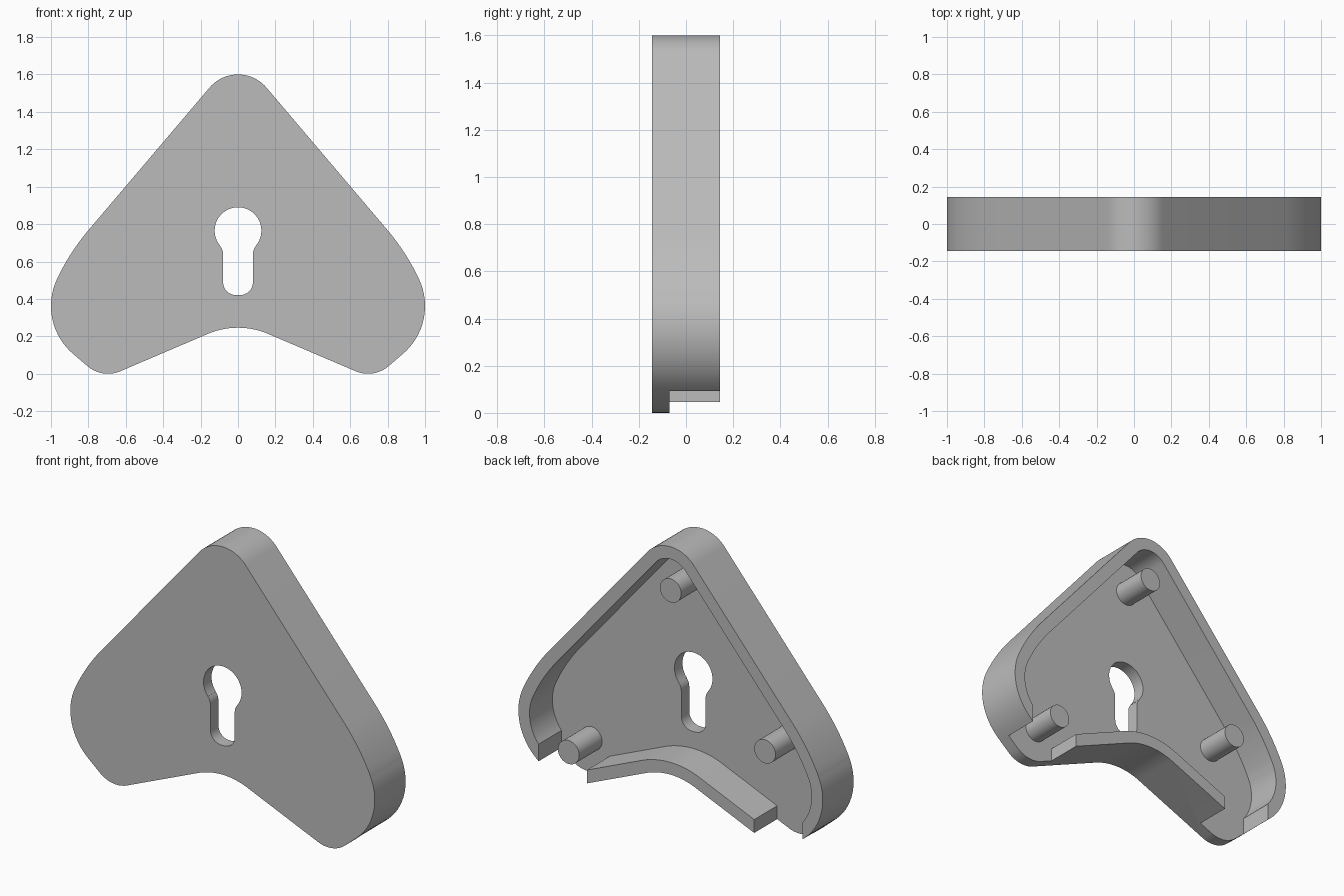
import bpy, bmesh
from math import sin, cos, radians, hypot

cube = bpy.data.objects.get("Cube")
if cube:
    bpy.data.objects.remove(cube, do_unlink=True)

FRONT, FLOOR, BACK = -0.145, -0.07, 0.145
WALL = 0.073

grey = bpy.data.materials.new("mid_grey")
grey.use_nodes = True
grey.diffuse_color = (0.5, 0.5, 0.5, 1)
grey.node_tree.nodes["Principled BSDF"].inputs["Base Color"].default_value = (0.5, 0.5, 0.5, 1)


def arc(cx, cz, r, a0, a1, n):
    angles = [radians(a0 + (a1 - a0) * i / n) for i in range(n + 1)]
    return [(cx + r * cos(a), cz + r * sin(a)) for a in angles]


def mirrored(half):
    """Close a right-hand half profile, dropping doubled points."""
    points = []
    for p in half + [(-x, z) for x, z in reversed(half)]:
        if not points or hypot(p[0] - points[-1][0], p[1] - points[-1][1]) > 1e-4:
            points.append(p)
    if hypot(points[0][0] - points[-1][0], points[0][1] - points[-1][1]) < 1e-4:
        points.pop()
    return points


def outline(inset):
    """Rounded boomerang-triangle, shrunk inward by inset."""
    half = arc(0, 1.4, 0.2 - inset, 90, 40, 10)
    half += arc(-0.092, 0.01, 1.17 - inset, 40, 25, 8)
    half += arc(0.664, 0.362, 0.336 - inset, 25, -50, 16)
    half += arc(0.695, 0.17, 0.17 - inset, -50, -112.4, 10)
    half += arc(0, -0.164, 0.41 + inset, 67.6, 90, 8)
    return mirrored(half)


def prism(name, points, y0, y1):
    """Extrude an x-z polygon along y."""
    bm = bmesh.new()
    face = bm.faces.new([bm.verts.new((x, y0, z)) for x, z in points])
    ext = bmesh.ops.extrude_face_region(bm, geom=[face])["geom"]
    moved = [v for v in ext if isinstance(v, bmesh.types.BMVert)]
    bmesh.ops.translate(bm, verts=moved, vec=(0, y1 - y0, 0))
    bmesh.ops.recalc_face_normals(bm, faces=bm.faces)
    mesh = bpy.data.meshes.new(name)
    bm.to_mesh(mesh)
    bm.free()
    mesh.materials.append(grey)
    obj = bpy.data.objects.new(name, mesh)
    bpy.context.collection.objects.link(obj)
    return obj


def activate(obj):
    bpy.ops.object.select_all(action="DESELECT")
    obj.select_set(True)
    bpy.context.view_layer.objects.active = obj


def cut(obj, cutter):
    activate(obj)
    mod = obj.modifiers.new("cut", "BOOLEAN")
    mod.operation, mod.solver, mod.object = "DIFFERENCE", "EXACT", cutter
    bpy.ops.object.modifier_apply(modifier=mod.name)
    bpy.data.objects.remove(cutter, do_unlink=True)


def smooth(obj):
    activate(obj)
    bpy.ops.object.shade_smooth_by_angle(angle=radians(30))


# Shell: front plate with a raised rim around the open back
cover = prism("cover_shell", outline(0), FRONT, BACK)
cut(cover, prism("cavity_cutter", outline(WALL), FLOOR, BACK + 0.1))

# Keyhole: round head, filleted neck and rounded slot
key_half = arc(0, 0.765, 0.125, 90, -40, 16)
key_half += arc(0.15, 0.639, 0.07, 140, 180, 5)
key_half += arc(0.01, 0.49, 0.07, 0, -90, 8)
cut(cover, prism("keyhole_cutter", mirrored(key_half), FRONT - 0.1, BACK + 0.1))

# Rim gaps at both lower corners
for side in (-1, 1):
    x0, x1 = side * 0.55, side * 0.867
    gap = [(x0, -0.1), (x1, -0.1), (x1, 0.25), (x0, 0.25)]
    cut(cover, prism("gap_cutter", gap, FLOOR, BACK + 0.1))
smooth(cover)

# Mounting posts on the inside of the plate
posts = {"top_post": (0, 1.34), "left_post": (0.67, 0.2), "right_post": (-0.62, 0.55)}
for name, (x, z) in posts.items():
    smooth(prism(name, arc(x, z, 0.07, 0, 348.75, 31), FLOOR - 0.01, BACK))
